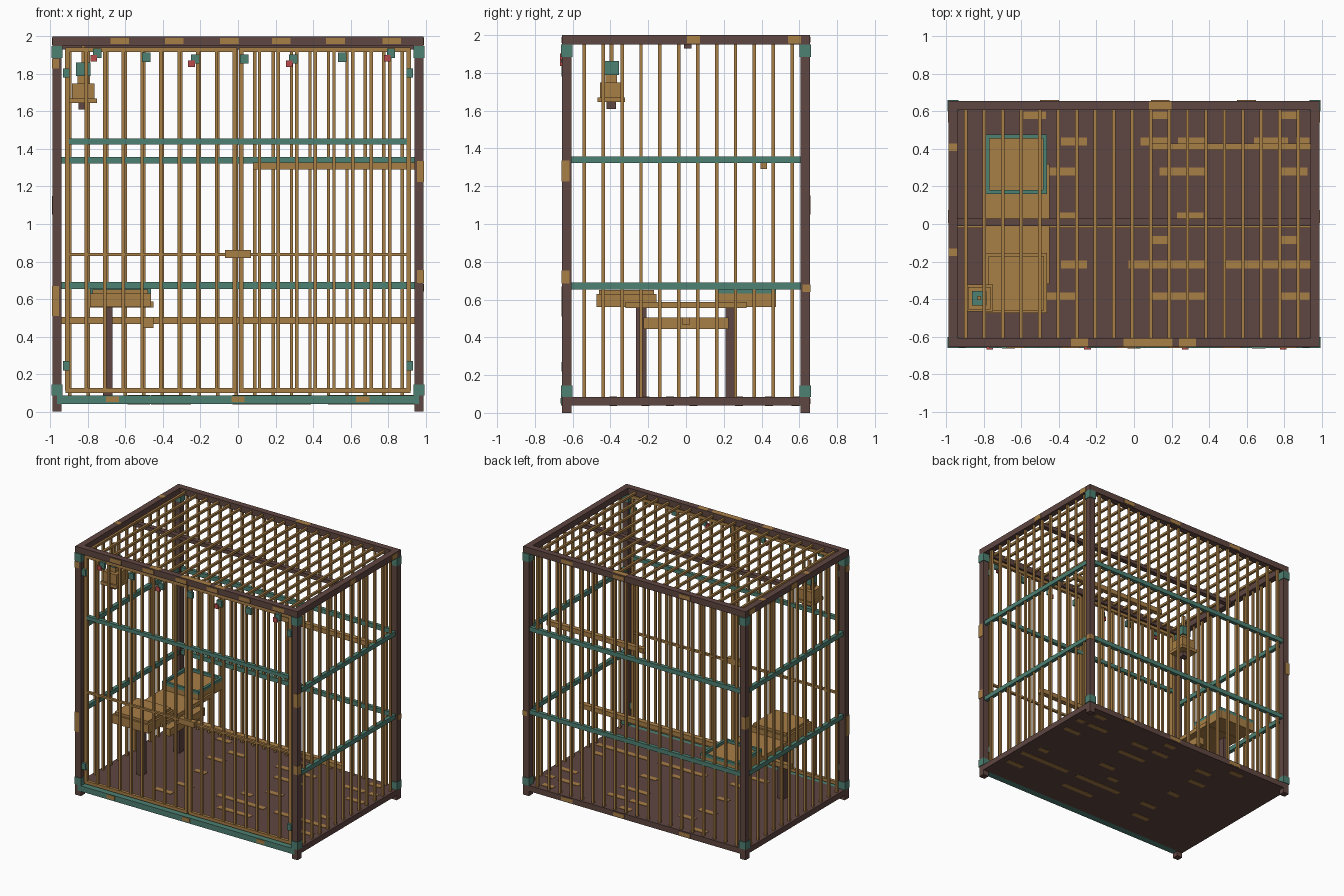
import bpy
import bmesh
from mathutils import Matrix, Vector

default_cube = bpy.data.objects.get("Cube")
if default_cube:
    bpy.data.objects.remove(default_cube, do_unlink=True)


def make_material(name, red, green, blue):
    material = bpy.data.materials.new(name)
    material.use_nodes = True
    colour = (red, green, blue, 1)
    material.diffuse_color = colour
    material.node_tree.nodes["Principled BSDF"].inputs["Base Color"].default_value = colour
    return material


brown = make_material("dark brown timber", .114, .061, .053)
wood = make_material("golden wood", .39, .21, .06)
teal = make_material("teal paint", .077, .22, .17)
red = make_material("red bead", .5, .07, .07)


def build(name, material, boxes):
    """Join boxes, each given as three (low, high) spans, into one object."""
    bm = bmesh.new()
    for spans in boxes:
        centre = Vector([(low + high) / 2 for low, high in spans])
        size = [abs(high - low) for low, high in spans]
        matrix = Matrix.Translation(centre) @ Matrix.Diagonal((*size, 1))
        bmesh.ops.create_cube(bm, size=1, matrix=matrix)
    mesh = bpy.data.meshes.new(name)
    bm.to_mesh(mesh)
    bm.free()
    mesh.materials.append(material)
    obj = bpy.data.objects.new(name, mesh)
    bpy.context.collection.objects.link(obj)
    return obj


def around(centre, width):
    return (centre - width / 2, centre + width / 2)


# Overall layout
half_x, half_y, top = .99, .657, 2
beam = .05
in_x, in_y = half_x - beam, half_y - beam
full_x, full_y = (-half_x, half_x), (-half_y, half_y)
inner_x, inner_y = (-in_x, in_x), (-in_y, in_y)
base, roof = (.04, .085), (top - beam, top)
bar = .018
signs = (-1, 1)
corners = [(sx, sy) for sx in signs for sy in signs]


def edge(sign, inner, outer):
    return tuple(sorted((sign * inner, sign * outer)))


# Frame: posts, floor, rails and the ceiling beam
build("corner_posts", brown, [
    (edge(sx, in_x, half_x), edge(sy, in_y, half_y), (0, roof[0])) for sx, sy in corners])
build("floor", brown, [(inner_x, inner_y, base)])
for label, level in (("base", base), ("roof", roof)):
    build(label + "_side_rails", brown, [(edge(s, in_x, half_x), full_y, level) for s in signs])
    build(label + "_back_rail", brown, [(inner_x, (in_y, half_y), level)])
build("roof_front_rail", brown, [(inner_x, (-half_y, -in_y), roof)])
build("base_front_rail", teal, [(around(0, 2 * half_x - beam), (-half_y - .004, -in_y), base)])
build("ceiling_beam", brown, [(inner_x, around(.01, .04), (1.93, 1.96))])

# Teal corner brackets wrapping the posts
out = .005
build("corner_brackets", teal, [
    (edge(sx, in_x - out, half_x + out), edge(sy, in_y - out, half_y + out), level)
    for sx, sy in corners for level in ((base[1], .145), (1.885, roof[0]))])

# Bars of the roof, back and sides
mid_x, mid_y = half_x - beam / 2, half_y - beam / 2
bar_x = [(i - 9) * .0985 - .01 for i in range(19)]
bar_y = [(i - 5.5) * .1 + .012 for i in range(12)]
upright = (base[1], roof[0])
build("roof_bars", wood, [(around(x, bar), inner_y, around(1.975, bar)) for x in bar_x])
build("back_bars", wood, [(around(x, bar), around(mid_y, bar), upright) for x in bar_x])
build("side_bars", wood, [
    (around(s * mid_x, bar), around(y, bar), upright) for s in signs for y in bar_y])

# Teal cross rails on back and sides
for z in (.672, 1.34):
    build("back_cross_rail", teal, [(inner_x, around(mid_y, .03), around(z, .035))])
    build("side_cross_rails", teal, [
        (around(s * mid_x, .03), inner_y, around(z, .035)) for s in signs])

# Pair of front doors
door_y = -half_y + .03
stile = .025
low, high = .112, 1.93
for side, s in (("right", -1), ("left", 1)):
    span = edge(s, .005, .92)
    parts = [(around(s * x, stile), around(door_y, stile), (low, high)) for x in (.017, .91)]
    parts += [(span, around(door_y, stile), around(z, stile)) for z in (low, high)]
    parts += [(around(s * (.015 + .0994 * i), bar), around(door_y, bar), (low, high))
              for i in range(1, 9)]
    parts.append((span, around(door_y, .02), around(.837, .016)))
    build(side + "_door", wood, parts)
    build(side + "_door_rail", teal, [(edge(s, 0, .9), around(door_y, .03), around(1.44, .03))])
    build(side + "_door_hinges", teal, [
        (around(s * .915, .035), around(door_y - .01, .045), around(z, .05)) for z in (.245, 1.805)])
build("door_latch", wood, [(around(0, .14), around(door_y - .01, .04), around(.84, .045))])

# Perches
build("long_perch", wood, [(inner_x, around(0, .04), (.468, .505))])
build("high_perch", wood, [((.08, in_x), around(.412, .036), (1.29, 1.328))])
build("cross_perch", wood, [(around(-.48, .06), around(0, .45), (.445, .505))])

# Feeding stand with a wooden box in front and a teal rimmed tray behind
stand_x = (-.79, -.465)
build("stand_legs", brown, [
    (around(-.695, .05), around(s * .237, .055), (base[1], .56)) for s in signs])
build("stand_plank", wood, [((-.79, -.45), around(0, .64), (.555, .588))])
build("front_box", wood, [
    (stand_x, (-.475, -.155), (.56, .63)), ((-.775, -.48), (-.46, -.17), (.63, .65))])
tray_y = (.16, .477)
build("back_tray", wood, [(stand_x, tray_y, (.56, .632))])
rim = .02
rim_z = (.628, .655)
build("tray_rim", teal, [
    ((stand_x[0], stand_x[0] + rim), tray_y, rim_z), ((stand_x[1] - rim, stand_x[1]), tray_y, rim_z),
    (stand_x, (tray_y[0], tray_y[0] + rim), rim_z), (stand_x, (tray_y[1] - rim, tray_y[1]), rim_z)])

# Hanging feeder, stacked from the bottom up
feeder_x, feeder_y = -.825, -.395
for name, material, width, bottom, upper in (
        ("feeder_foot", brown, .05, 1.61, 1.645), ("feeder_plate", wood, .145, 1.645, 1.67),
        ("feeder_body", wood, .12, 1.67, 1.75), ("feeder_neck", wood, .06, 1.75, 1.79),
        ("feeder_cap", teal, .078, 1.79, 1.862), ("feeder_rod", wood, .02, 1.862, 1.97)):
    build(name, material, [(around(feeder_x, width), around(feeder_y, width), (bottom, upper))])

# Row of teal charms under the front rail, every other one with a red bead
for i in range(7):
    x = -.75 + i * .261
    z = (1.91, 1.89, 1.88, 1.88, 1.88, 1.89, 1.91)[i]
    charm = build("charm", teal, [(around(x, .045), around(-half_y + .005, .02), around(z, .05))])
    if i % 2 == 0:
        build("charm_bead", red, [
            (around(x - .02, .035), around(-half_y - .002, .018), around(z - .025, .035))])

# Worn patches on the floor, showing above and below
worn_rows = {
    .58: ((-.53, .12), (.13, .1), (.82, .1)),
    .44: ((-.32, .14), (.11, .15), (.31, .15), (.73, .18), (.9, .07)),
    .28: ((-.39, .15), (.26, .25), (.85, .15)),
    .04: ((-.36, .1), (.3, .14)),
    -.085: ((.14, .09), (.83, .09)),
    -.215: ((-.32, .14), (.18, .42), (.71, .46)),
    -.385: ((-.39, .15), (.24, .29), (.86, .15)),
}
skin = .003
build("floor_worn_patches", wood, [
    (around(x, width), around(y, .042), level)
    for y, row in worn_rows.items() for x, width in row
    for level in ((base[0] - skin, base[0]), (base[1], base[1] + skin))])

# Worn patches on the rails
front = (-half_y - skin, -half_y)
lid = (top - .002, top + skin - .002)
build("front_rail_worn_patches", wood, [
    (around(x, .1), front, around(1.975, .032)) for x in (-.63, -.34, -.045, .23, .52, .82)])
build("base_rail_worn_patches", wood, [
    (around(x, .07), (-half_y - .007, -half_y), around(.065, .03)) for x in (-.67, 0, .665)])
build("roof_worn_patches", wood, [
    (around(x, width), around(s * mid_y, .045), lid)
    for s, x, width in ((-1, -.29, .09), (-1, .075, .26), (-1, .285, .09), (1, .14, .12))]
    + [(around(-mid_x, beam), around(y, .04), lid) for y in (.41, -.15)])
build("side_rail_worn_patches", wood, [
    (edge(s, half_x, half_x + skin), around(y, .07), around(1.975, .04))
    for s in signs for y in (.04, .575)])
build("back_rail_worn_patches", wood, [
    (around(x, .1), (half_y, half_y + skin), around(z, .03))
    for z in (.062, 1.975) for x in (-.45, .14, .6)])

# Worn bands wrapping the posts
build("post_worn_bands", wood, [
    (edge(sx, half_x - .035, half_x + skin), edge(sy, half_y - .04, half_y + skin), around(z, height))
    for sx, sy, z, height in (
        (-1, -1, .59, .16), (-1, -1, 1.855, .05), (1, -1, 1.28, .11),
        (1, -1, .72, .07), (1, 1, .66, .04), (-1, 1, 1.1, .1))])
